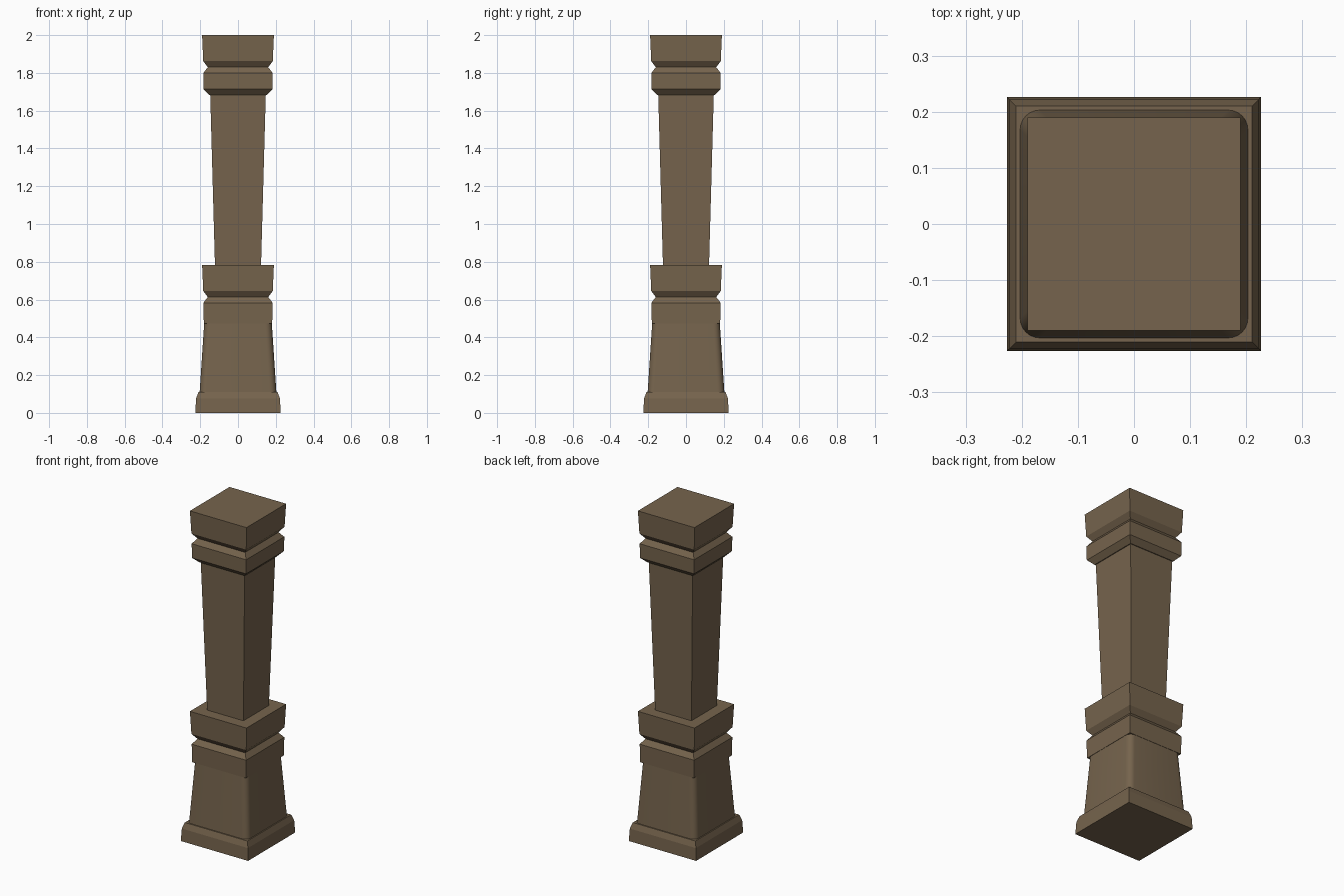
import bpy
import bmesh
import math

cube = bpy.data.objects.get("Cube")
if cube:
    bpy.data.objects.remove(cube, do_unlink=True)

wood = bpy.data.materials.new("brown wood")
wood.use_nodes = True
colour = (0.18, 0.127, 0.074, 1)
wood.diffuse_color = colour
wood.node_tree.nodes["Principled BSDF"].inputs["Base Color"].default_value = colour


def section(half, radius, steps):
    """Square outline, with corners rounded when radius is positive."""
    inner = half - radius
    points = []
    for corner in range(4):
        mid = math.pi / 4 + corner * math.pi / 2
        cx = math.copysign(inner, math.cos(mid))
        cy = math.copysign(inner, math.sin(mid))
        for i in range(steps + 1 if radius else 1):
            a = corner * math.pi / 2 + i * math.pi / 2 / steps
            points.append((cx + radius * math.cos(a), cy + radius * math.sin(a)))
    return points


def loft(name, profile, radius=0, steps=6, smooth=False):
    """Stack square sections given as (half width, height)."""
    bm = bmesh.new()
    rings = [[bm.verts.new((x, y, z)) for x, y in section(half, radius, steps)]
             for half, z in profile]
    for low, high in zip(rings, rings[1:]):
        for i in range(len(low)):
            j = (i + 1) % len(low)
            bm.faces.new((low[i], low[j], high[j], high[i]))
    bm.faces.new(rings[0][::-1])
    bm.faces.new(rings[-1])
    mesh = bpy.data.meshes.new(name)
    bm.to_mesh(mesh)
    bm.free()
    mesh.materials.append(wood)
    obj = bpy.data.objects.new(name, mesh)
    bpy.context.collection.objects.link(obj)
    if smooth:
        bpy.ops.object.select_all(action="DESELECT")
        obj.select_set(True)
        bpy.context.view_layer.objects.active = obj
        bpy.ops.object.shade_smooth_by_angle(angle=math.radians(35))
    return obj


def grooved_block(name, top, bottom_profile):
    """Square block with a V groove below its upper band."""
    loft(name, bottom_profile + [(0.183, top - 0.20), (0.16, top - 0.17),
                                 (0.184, top - 0.138), (0.19, top)])


# Foot with eased upper edge
loft("foot", [(0.226, 0), (0.222, 0.075), (0.21, 0.11)])

# Flared lower body with rounded corners
loft("lower_body", [(0.203, 0.11), (0.179, 0.475)], radius=0.035, smooth=True)

# Grooved blocks below and above the shaft
grooved_block("pedestal_cap", 0.783, [(0.181, 0.473)])
grooved_block("capital", 2.0, [(0.152, 1.683), (0.182, 1.714)])

# Shaft widening towards the top
loft("shaft", [(0.122, 0.783), (0.147, 1.683)])
